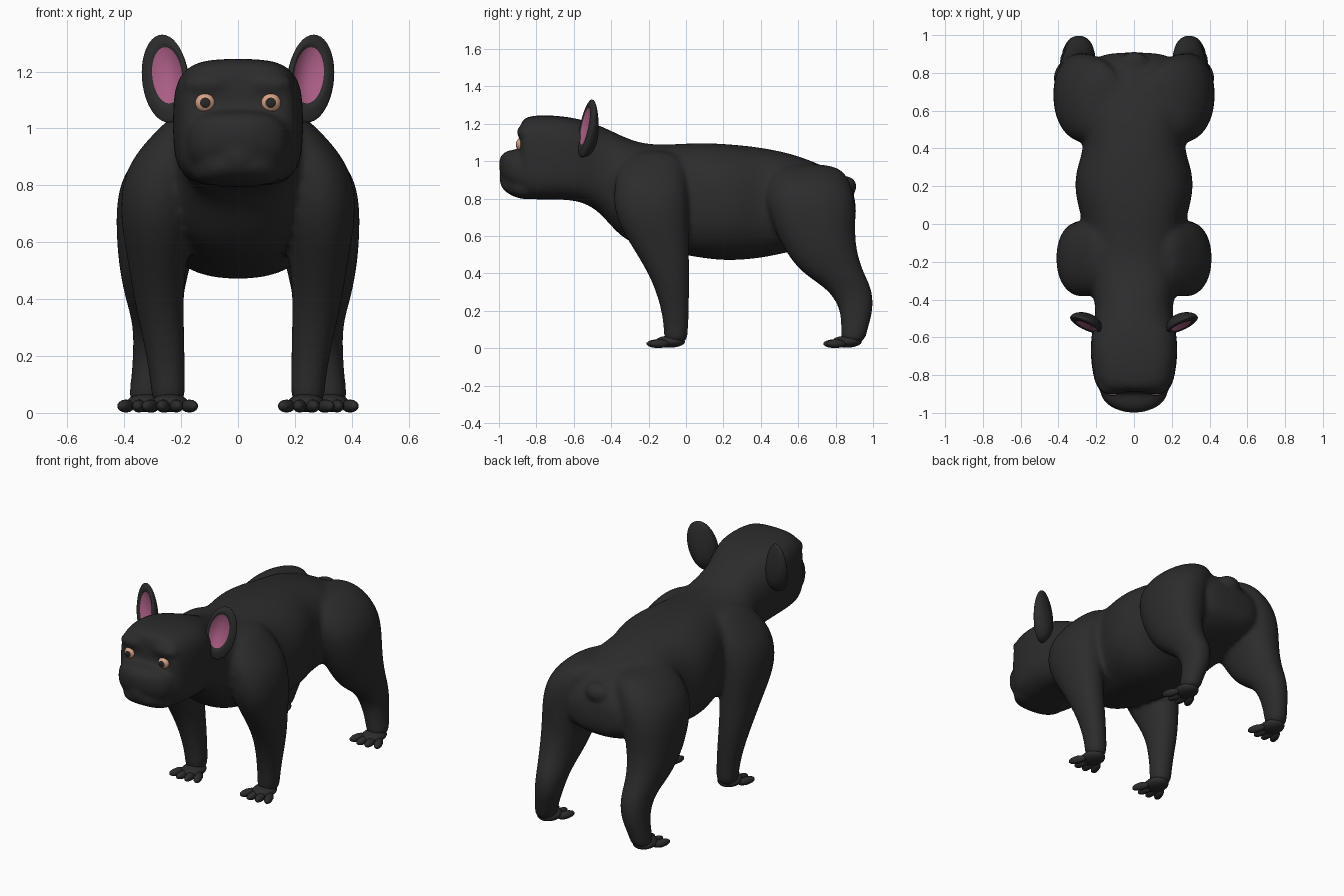
import bpy, bmesh, math
from mathutils import Matrix, Vector

if "Cube" in bpy.data.objects:
    bpy.data.objects.remove(bpy.data.objects["Cube"])


def material(name, rgb):
    m = bpy.data.materials.new(name)
    m.diffuse_color = (*rgb, 1)
    m.use_nodes = True
    m.node_tree.nodes["Principled BSDF"].inputs["Base Color"].default_value = m.diffuse_color
    return m


COAT = material("charcoal coat", (0.025, 0.025, 0.025))
PINK = material("ear pink", (0.40, 0.11, 0.23))
TAN = material("eye tan", (0.70, 0.37, 0.24))
PUPIL = material("pupil dark", (0.02, 0.02, 0.02))


def finish(name, bm, mats):
    bmesh.ops.recalc_face_normals(bm, faces=bm.faces)
    for f in bm.faces:
        f.smooth = True
    me = bpy.data.meshes.new(name)
    bm.to_mesh(me)
    bm.free()
    for m in mats:
        me.materials.append(m)
    ob = bpy.data.objects.new(name, me)
    bpy.context.collection.objects.link(ob)
    return ob


def ring(bm, place, rx, ry, n, segs=24):
    """Superellipse ring; place maps flat coordinates into space."""
    out = []
    for i in range(segs):
        a = 2 * math.pi * i / segs
        c, s = math.cos(a), math.sin(a)
        u = math.copysign(abs(c) ** (2 / n), c) * rx
        v = math.copysign(abs(s) ** (2 / n), s) * ry
        out.append(bm.verts.new(place(u, v)))
    return out


def skin(bm, rings):
    for a, b in zip(rings, rings[1:]):
        for i in range(len(a)):
            j = (i + 1) % len(a)
            bm.faces.new((a[i], a[j], b[j], b[i]))
    bm.faces.new(rings[0])
    bm.faces.new(rings[-1])


def loft_y(bm, rows, shape):
    """Rows: y, top z, bottom z, half width; shape gives squareness at y."""
    skin(bm, [ring(bm, lambda u, v, y=y, c=(t + b) / 2: (u, y, c + v), w, (t - b) / 2, shape(y))
              for y, t, b, w in rows])


def loft_z(bm, rows, side, n=2.15):
    """Rows: z, centre x, centre y, half x, half y."""
    skin(bm, [ring(bm, lambda u, v, z=z, x=x, y=y: (side * (x + u), y + v, z), rx, ry, n)
              for z, x, y, rx, ry in rows])


def ellipsoid(bm, pos, radii, turn=0, segs=20):
    m = Matrix.Translation(pos) @ Matrix.Rotation(turn, 4, 'Z') @ Matrix.Diagonal((*radii, 1))
    bmesh.ops.create_uvsphere(bm, u_segments=segs, v_segments=segs // 2, radius=1, matrix=m)


# Body: trunk, head, muzzle and legs fused into one skin
body = bmesh.new()
loft_y(body, [
    (-0.89, 1.18, 0.87, 0.15), (-0.878, 1.225, 0.82, 0.19), (-0.83, 1.247, 0.79, 0.213),
    (-0.70, 1.247, 0.795, 0.234), (-0.58, 1.23, 0.79, 0.227), (-0.48, 1.20, 0.745, 0.205),
    (-0.40, 1.165, 0.65, 0.21), (-0.32, 1.125, 0.57, 0.24), (-0.20, 1.085, 0.53, 0.26)] + [
    (0.0, 1.097, 0.495, 0.27), (0.1, 1.10, 0.478, 0.30), (0.2, 1.095, 0.467, 0.318),
    (0.3, 1.087, 0.47, 0.305), (0.4, 1.075, 0.48, 0.265), (0.55, 1.047, 0.51, 0.28),
    (0.68, 1.0, 0.55, 0.29), (0.79, 0.95, 0.57, 0.275), (0.87, 0.88, 0.61, 0.225),
    (0.91, 0.80, 0.66, 0.14)], lambda y: 3.5 if y < -0.5 else 2.4)
# upper muzzle, chin and lip
square = lambda y: 2.9
loft_y(body, [(-1.0, 1.01, 0.955, 0.03), (-0.985, 1.04, 0.915, 0.09), (-0.95, 1.06, 0.87, 0.158),
              (-0.89, 1.065, 0.84, 0.185), (-0.78, 1.07, 0.83, 0.19)], square)
loft_y(body, [(-0.99, 0.89, 0.86, 0.035), (-0.965, 0.905, 0.835, 0.10), (-0.90, 0.92, 0.795, 0.16),
              (-0.78, 0.92, 0.79, 0.18)], square)
ellipsoid(body, (0, -0.94, 0.905), (0.07, 0.062, 0.055))
# tail stub
ellipsoid(body, (0, 0.85, 0.865), (0.08, 0.065, 0.058))
for s in (1, -1):
    # brow
    ellipsoid(body, (s * 0.105, -0.862, 1.155), (0.09, 0.045, 0.04))
    # front leg
    loft_z(body, [(1.06, 0.16, -0.16, 0.06, 0.11), (0.97, 0.205, -0.18, 0.105, 0.18),
                  (0.86, 0.272, -0.19, 0.13, 0.20), (0.70, 0.285, -0.185, 0.135, 0.20),
                  (0.55, 0.285, -0.14, 0.105, 0.155), (0.40, 0.28, -0.09, 0.088, 0.11),
                  (0.25, 0.26, -0.062, 0.073, 0.079), (0.10, 0.245, -0.052, 0.06, 0.064),
                  (0.02, 0.245, -0.055, 0.062, 0.067)], s)
    # hind leg
    loft_z(body, [(0.99, 0.14, 0.64, 0.10, 0.17), (0.90, 0.21, 0.655, 0.16, 0.225),
                  (0.78, 0.27, 0.665, 0.162, 0.245), (0.60, 0.285, 0.695, 0.143, 0.21),
                  (0.50, 0.295, 0.73, 0.122, 0.188), (0.40, 0.295, 0.785, 0.102, 0.168),
                  (0.31, 0.285, 0.885, 0.083, 0.115), (0.20, 0.295, 0.915, 0.075, 0.088),
                  (0.10, 0.318, 0.90, 0.06, 0.071), (0.02, 0.33, 0.89, 0.062, 0.067)], s)
dog = finish("body", body, [COAT])
sub = dog.modifiers.new("round", 'SUBSURF')
sub.levels = sub.render_levels = 2
fuse = dog.modifiers.new("fuse", 'REMESH')
fuse.mode = 'VOXEL'
fuse.voxel_size = 0.013
fuse.use_smooth_shade = True
soft = dog.modifiers.new("soften", 'SMOOTH')
soft.factor = 0.5
soft.iterations = 12

for s, side in ((1, "left"), (-1, "right")):
    # paws with four splayed toes
    for end, px, py in (("front", 0.24, -0.075), ("hind", 0.325, 0.87)):
        paw = bmesh.new()
        ellipsoid(paw, (s * px, py - 0.01, 0.035), (0.066, 0.08, 0.032))
        for i in range(4):
            k = i - 1.5
            ellipsoid(paw, (s * (px + k * 0.046), py - 0.085 + abs(k) * 0.012, 0.024),
                      (0.024, 0.058, 0.023), s * k * 0.25, 14)
        finish(f"{side}_{end}_paw", paw, [COAT])

    # ear: shell with a deep rounded back and a cupped pink front
    ear = bmesh.new()
    bmesh.ops.create_uvsphere(ear, u_segments=40, v_segments=36, radius=1)
    for f in ear.faces:
        c = f.calc_center_median()
        f.material_index = int(c.z > 0 and math.hypot(c.x, c.y) < 0.64)
    R = Vector((0.93, 0.34, 0)).normalized()
    U = Vector((0.07, 0.19, 0.97)).normalized()
    N = R.cross(U).normalized()
    for v in ear.verts:
        a, b, c = v.co
        shift = 0.014 * max(c, 0)
        cup = max(0, 1 - (a * a + b * b) / 0.56) if c > 0 else 0
        w = (0.022 if c > 0 else 0.06 - 0.03 * b) * c - 0.035 * cup
        p = Vector((0.256, -0.53, 1.175)) + R * (a * 0.087 - shift) + U * (b * 0.157 + shift) + N * w
        v.co = (s * p.x, p.y, p.z)
    finish(f"{side}_ear", ear, [COAT, PINK])

    # eye with dark pupil
    eye = bmesh.new()
    bmesh.ops.create_uvsphere(eye, u_segments=24, v_segments=24, radius=0.037)
    for f in eye.faces:
        f.material_index = int(f.calc_center_median().z > 0.037 * 0.89)
    bmesh.ops.transform(eye, verts=eye.verts, matrix=Matrix.Translation((s * 0.115, -0.873, 1.09))
                        @ Matrix.Rotation(math.pi / 2, 4, 'X'))
    finish(f"{side}_eye", eye, [TAN, PUPIL])
